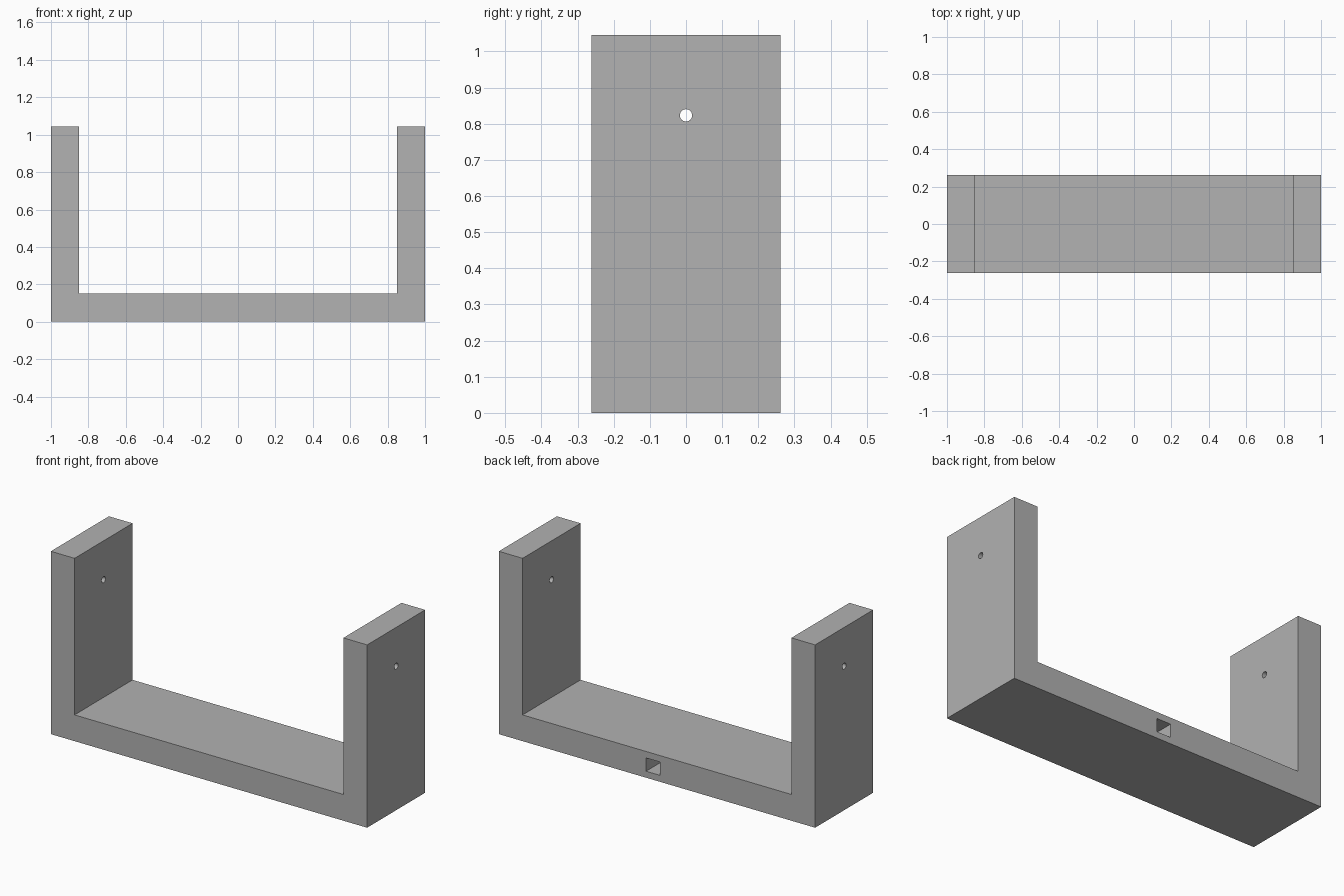
import bpy
import bmesh
import math

cube = bpy.data.objects.get("Cube")
if cube:
    bpy.data.objects.remove(cube, do_unlink=True)

WIDTH, DEPTH, HEIGHT, WALL = 2.0, 0.524, 1.045, 0.15

grey = bpy.data.materials.new("mid_grey")
grey.use_nodes = True
colour = (0.445, 0.445, 0.445, 1)
grey.diffuse_color = colour
grey.node_tree.nodes["Principled BSDF"].inputs["Base Color"].default_value = colour


def cut(target, cutter):
    """Subtract the cutter from the target, then discard it."""
    cutter.hide_render = True
    mod = target.modifiers.new(cutter.name, "BOOLEAN")
    mod.operation = "DIFFERENCE"
    mod.solver = "EXACT"
    mod.object = cutter
    bpy.ops.object.select_all(action="DESELECT")
    bpy.context.view_layer.objects.active = target
    target.select_set(True)
    bpy.ops.object.modifier_apply(modifier=mod.name)
    bpy.data.objects.remove(cutter, do_unlink=True)


# U-shaped bracket: half profile mirrored, then extruded front to back
half = [(WIDTH / 2, 0), (WIDTH / 2, HEIGHT),
        (WIDTH / 2 - WALL, HEIGHT), (WIDTH / 2 - WALL, WALL)]
profile = half + [(-x, z) for x, z in reversed(half)]
bm = bmesh.new()
face = bm.faces.new([bm.verts.new((x, -DEPTH / 2, z)) for x, z in profile])
back = bmesh.ops.extrude_face_region(bm, geom=[face])["geom"]
bmesh.ops.translate(bm, vec=(0, DEPTH, 0),
                    verts=[v for v in back if isinstance(v, bmesh.types.BMVert)])
bmesh.ops.recalc_face_normals(bm, faces=bm.faces)
mesh = bpy.data.meshes.new("bracket")
bm.to_mesh(mesh)
bm.free()
mesh.materials.append(grey)
bracket = bpy.data.objects.new("bracket", mesh)
bpy.context.collection.objects.link(bracket)

# Round pivot hole through each arm
for side, name in ((-1, "right_pivot_hole"), (1, "left_pivot_hole")):
    bpy.ops.mesh.primitive_cylinder_add(
        vertices=32, radius=0.017, depth=WALL * 2,
        location=(side * (WIDTH - WALL) / 2, 0, 0.823),
        rotation=(0, math.pi / 2, 0))
    drill = bpy.context.object
    drill.name = name
    drill.data.materials.append(grey)
    cut(bracket, drill)

# Blind rectangular socket in the back edge of the base
bpy.ops.mesh.primitive_cube_add(size=1, location=(0.025, DEPTH / 2, WALL / 2))
socket = bpy.context.object
socket.name = "back_socket"
socket.scale = (0.088, 0.6, 0.076)
socket.data.materials.append(grey)
bpy.context.view_layer.update()
cut(bracket, socket)

bracket.select_set(True)
bpy.context.view_layer.objects.active = bracket
bpy.ops.object.shade_smooth_by_angle(angle=math.radians(30))
